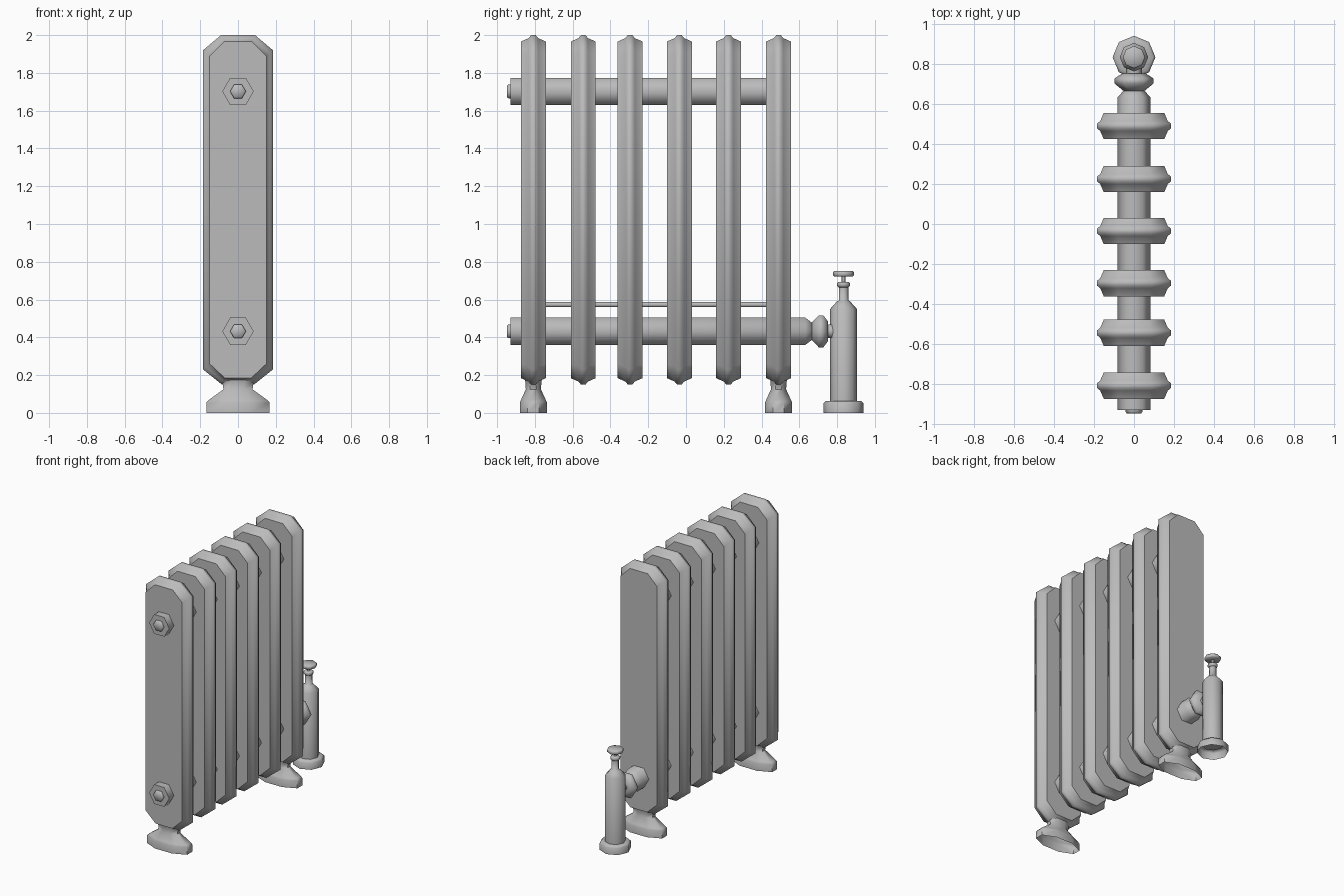
import bpy, bmesh
from math import cos, sin, pi, radians
from mathutils import Vector

if "Cube" in bpy.data.objects:
    bpy.data.objects.remove(bpy.data.objects["Cube"])

grey = bpy.data.materials.new("cast iron grey")
grey.use_nodes = True
colour = (0.5, 0.5, 0.5, 1)
grey.diffuse_color = colour
grey.node_tree.nodes["Principled BSDF"].inputs["Base Color"].default_value = colour


def loft(name, rings, cap_start=True, cap_end=True, angle=62):
    """Skin a list of point rings into one smooth-shaded object."""
    bm = bmesh.new()
    loops = [[bm.verts.new(p) for p in ring] for ring in rings]
    n = len(loops[0])
    for a, b in zip(loops, loops[1:]):
        for i in range(n):
            j = (i + 1) % n
            bm.faces.new((a[i], a[j], b[j], b[i]))
    if cap_start:
        bm.faces.new(loops[0][::-1])
    if cap_end:
        bm.faces.new(loops[-1])
    bmesh.ops.recalc_face_normals(bm, faces=bm.faces)
    mesh = bpy.data.meshes.new(name)
    bm.to_mesh(mesh)
    bm.free()
    mesh.shade_smooth()
    mesh.set_sharp_from_angle(angle=radians(angle))
    mesh.materials.append(grey)
    obj = bpy.data.objects.new(name, mesh)
    bpy.context.collection.objects.link(obj)
    return obj


def rod(name, z, profile, sides=6):
    """Faceted tube along y; profile holds (y, radius)."""
    turns = [2 * pi * i / sides for i in range(sides)]
    return loft(name, [[Vector((r * cos(t), y, z + r * sin(t))) for t in turns]
                       for y, r in profile])


def upright(name, y, profile, sides=8, turn=0.0, open_base=False):
    """Faceted column along z; profile holds (z, x radius, y radius)."""
    turns = [2 * pi * (i + turn) / sides for i in range(sides)]
    return loft(name, [[Vector((rx * cos(t), y + ry * sin(t), z)) for t in turns]
                       for z, rx, ry in profile], cap_start=not open_base)


# Radiator sections: chamfered slabs with a raised rim round the middle
fin_y = [-0.808, -0.544, -0.296, -0.035, 0.225, 0.49]
half_outline = [(0.09, 2.0), (0.185, 1.92), (0.185, 0.23), (0.085, 0.15)]
outline = half_outline + [(-x, z) for x, z in reversed(half_outline)]
rim = [(-0.066, 0.034), (-0.025, 0.016), (-0.012, 0.0)]
rim += [(-y, inset) for y, inset in reversed(rim)]


def fin_ring(y, inset):
    sx, sz = 1 - inset / 0.185, 1 - inset / 0.925
    return [Vector((x * sx, y, 1.075 + (z - 1.075) * sz)) for x, z in outline]


for k, y in enumerate(fin_y):
    loft(f"section_{k + 1}", [fin_ring(y + dy, inset) for dy, inset in rim])

# Connecting pipes with small end plugs
top_z, low_z = 1.702, 0.432
rod("upper_pipe", top_z, [(-0.93, 0.083), (0.49, 0.083)])
rod("lower_pipe", low_z, [(-0.93, 0.083), (0.632, 0.083), (0.672, 0.048)])
for label, z in (("upper", top_z), ("lower", low_z)):
    rod(label + "_end_plug", z, [(-0.947, 0.036), (-0.94, 0.042), (-0.92, 0.042)])

# Thin tie rod and the union nut joining the valve
rod("tie_rod", 0.573, [(-0.8, 0.015), (0.49, 0.015)])
rod("union_nut", low_z, [(0.665, 0.052), (0.703, 0.098), (0.727, 0.098), (0.752, 0.06)])
rod("valve_inlet", low_z, [(0.74, 0.04), (0.8, 0.04)])

# Feet under the end sections, open underneath
foot = [(0, 0.167, 0.072), (0.055, 0.167, 0.072), (0.068, 0.155, 0.066),
        (0.125, 0.077, 0.04), (0.165, 0.083, 0.043), (0.205, 0.115, 0.05)]
spread = 1 / cos(pi / 8)
for label, y in (("front", fin_y[0]), ("back", fin_y[-1])):
    upright(label + "_foot", y, [(z, a * spread, b * spread) for z, a, b in foot],
            turn=0.5, open_base=True)

# Valve: base, body, neck, collar, stem and hand wheel
valve_y = 0.834


def valve_part(name, profile, **options):
    upright(name, valve_y, [(z, r, r) for z, r in profile], **options)


valve_part("valve_base", [(0, 0.107), (0.05, 0.107), (0.062, 0.095), (0.062, 0.06)],
           open_base=True)
valve_part("valve_body", [(0.055, 0.071), (0.55, 0.071), (0.59, 0.035), (0.595, 0.025),
                          (0.67, 0.025)])
valve_part("valve_collar", [(0.665, 0.026), (0.672, 0.034), (0.688, 0.034), (0.694, 0.026)])
valve_part("valve_stem", [(0.68, 0.01), (0.73, 0.01)])
valve_part("valve_handle", [(0.722, 0.05), (0.728, 0.056), (0.744, 0.056), (0.75, 0.05)])
